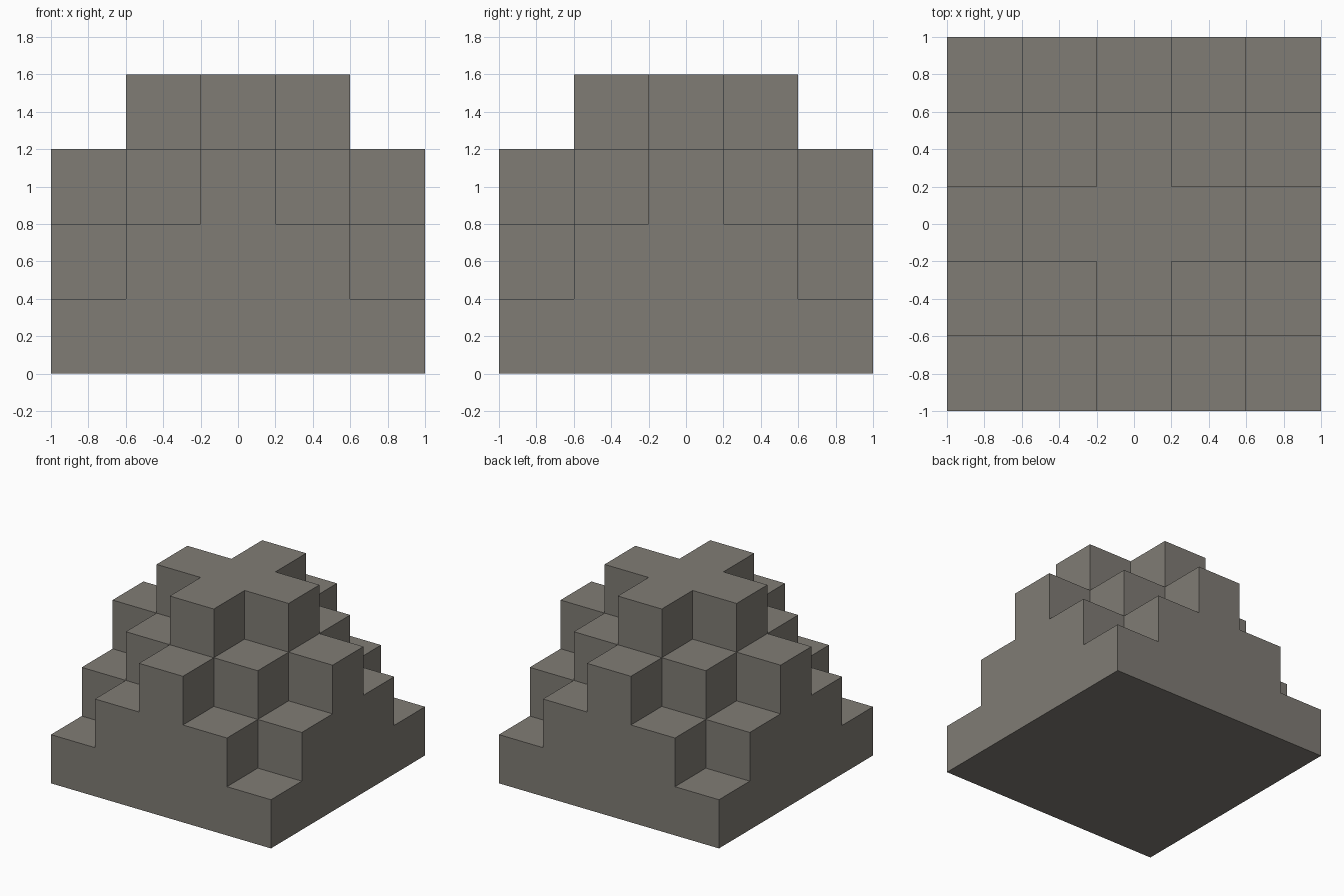
import bpy
import bmesh
from mathutils import Vector, Matrix

default_cube = bpy.data.objects.get("Cube")
if default_cube:
    bpy.data.objects.remove(default_cube, do_unlink=True)

STEP = 0.4   # edge of one block
REACH = 2    # blocks from the centre to each side
MAX_LEVEL = 4


def make_material(name, rgb):
    mat = bpy.data.materials.new(name)
    mat.use_nodes = True
    mat.diffuse_color = (*rgb, 1)
    mat.node_tree.nodes["Principled BSDF"].inputs["Base Color"].default_value = (*rgb, 1)
    return mat


def filled(x, y, z):
    """Whether a block is solid: columns drop one step per block from the centre."""
    if max(abs(x), abs(y)) > REACH or z < 0:
        return False
    return z < min(MAX_LEVEL, 2 * REACH + 1 - abs(x) - abs(y))


def add_block_side(bm, centre, normal):
    """Add the square on the side of a block that faces along normal."""
    u = Vector((normal.y, normal.z, normal.x))
    v = normal.cross(u)
    corners = [centre + (normal + a * u + b * v) / 2
               for a, b in ((-1, -1), (1, -1), (1, 1), (-1, 1))]
    bm.faces.new([bm.verts.new(c * STEP) for c in corners])


# Outer shell of the stepped pyramid
bm = bmesh.new()
directions = [Vector(row) * s for row in Matrix.Identity(3) for s in (-1, 1)]
span = range(-REACH, REACH + 1)
for cell in [(x, y, z) for x in span for y in span for z in range(MAX_LEVEL)]:
    if not filled(*cell):
        continue
    for d in directions:
        if not filled(*(Vector(cell) + d)):
            add_block_side(bm, Vector(cell) + Vector((0, 0, 0.5)), d)

# Join the squares into single flat faces
bmesh.ops.remove_doubles(bm, verts=bm.verts, dist=0.001)
bmesh.ops.dissolve_limit(bm, angle_limit=0.01, verts=bm.verts, edges=bm.edges)
bmesh.ops.recalc_face_normals(bm, faces=bm.faces)

mesh = bpy.data.meshes.new("stepped_pyramid")
bm.to_mesh(mesh)
bm.free()
mesh.materials.append(make_material("warm grey stone", (0.216, 0.202, 0.178)))
pyramid = bpy.data.objects.new("stepped_pyramid", mesh)
bpy.context.collection.objects.link(pyramid)
